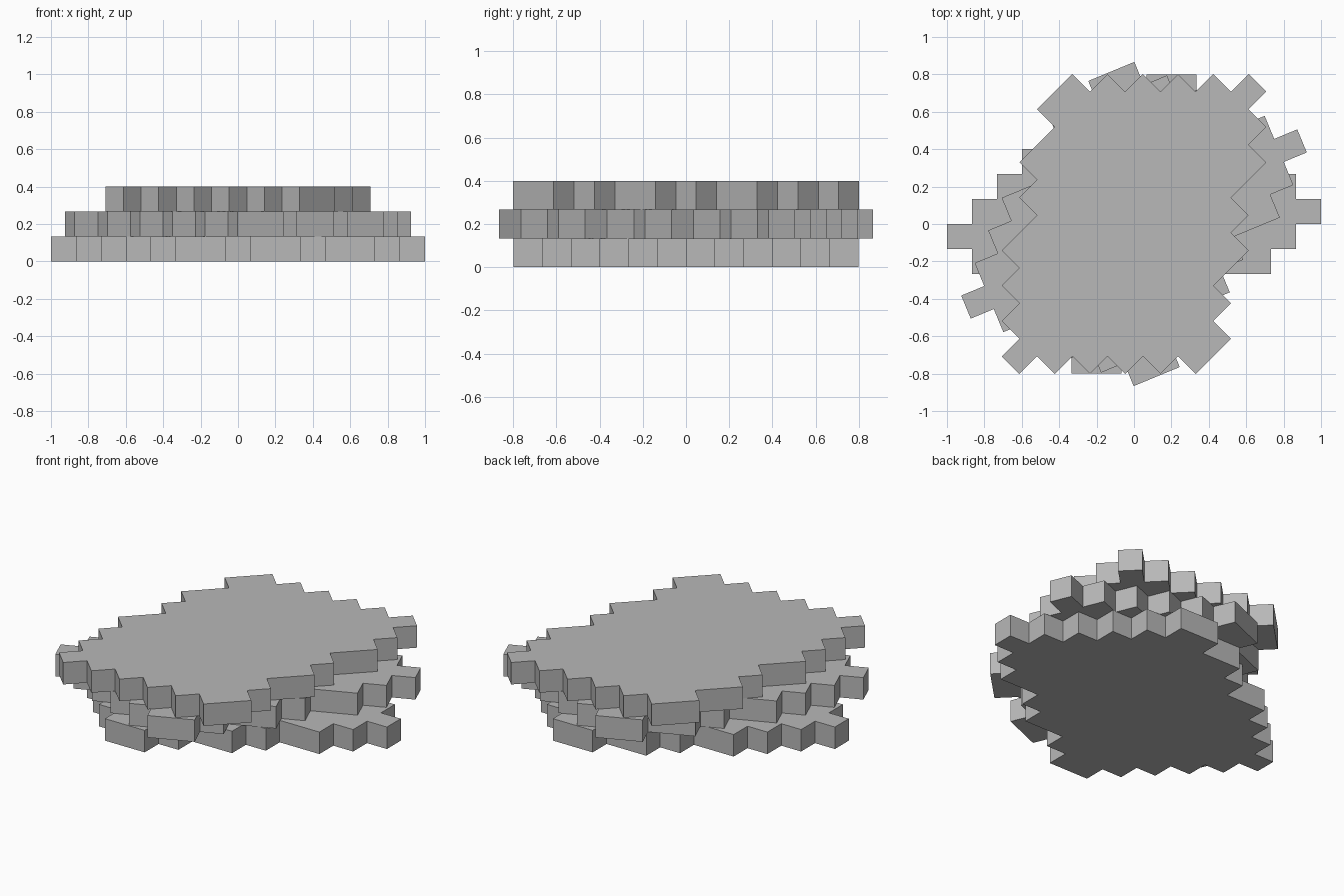
import bpy
import bmesh
from math import radians
from mathutils import Matrix

cube = bpy.data.objects.get("Cube")
if cube:
    bpy.data.objects.remove(cube, do_unlink=True)

UNIT = 2 / 15          # one step of the outline
THICK = 0.4 / 3        # thickness of one slab
FIRST_ROW = -6
# Left and right end of each row, from front to back, in steps
ROWS = [(-2.5, -0.5), (-3.5, 0.5), (-4.5, 2.5), (-5.5, 3.5),
        (-6.5, 5.5), (-7.5, 6.5), (-6.5, 7.5), (-5.5, 6.5),
        (-4.5, 5.5), (-2.5, 4.5), (-1.5, 3.5), (0.5, 2.5)]

stone = bpy.data.materials.new("stone_grey")
stone.use_nodes = True
GREY = (0.48, 0.48, 0.48, 1)
stone.diffuse_color = GREY
bsdf = next(n for n in stone.node_tree.nodes if n.type == 'BSDF_PRINCIPLED')
bsdf.inputs["Base Color"].default_value = GREY


def stepped_outline():
    """Walk up the right ends of the rows, then down the left ends."""
    right, left = [], []
    for i, (a, b) in enumerate(ROWS):
        y = FIRST_ROW + i
        right += [(b, y), (b, y + 1)]
        left += [(a, y), (a, y + 1)]
    return right + left[::-1]


def add_slab(name, level, angle):
    bm = bmesh.new()
    verts = [bm.verts.new((x * UNIT, y * UNIT, 0)) for x, y in stepped_outline()]
    base = bm.faces.new(verts)
    top = bmesh.ops.extrude_face_region(bm, geom=[base])["geom"]
    bmesh.ops.translate(bm, vec=(0, 0, THICK),
                        verts=[v for v in top if isinstance(v, bmesh.types.BMVert)])
    bmesh.ops.recalc_face_normals(bm, faces=bm.faces[:])
    bm.transform(Matrix.Translation((0, 0, level * THICK))
                 @ Matrix.Rotation(radians(angle), 4, 'Z'))
    mesh = bpy.data.meshes.new(name)
    bm.to_mesh(mesh)
    bm.free()
    mesh.materials.append(stone)
    obj = bpy.data.objects.new(name, mesh)
    bpy.context.collection.objects.link(obj)


# Three identical slabs, each turned a little further than the one below
for level, name in enumerate(["bottom_slab", "middle_slab", "top_slab"]):
    add_slab(name, level, level * 22.5)
